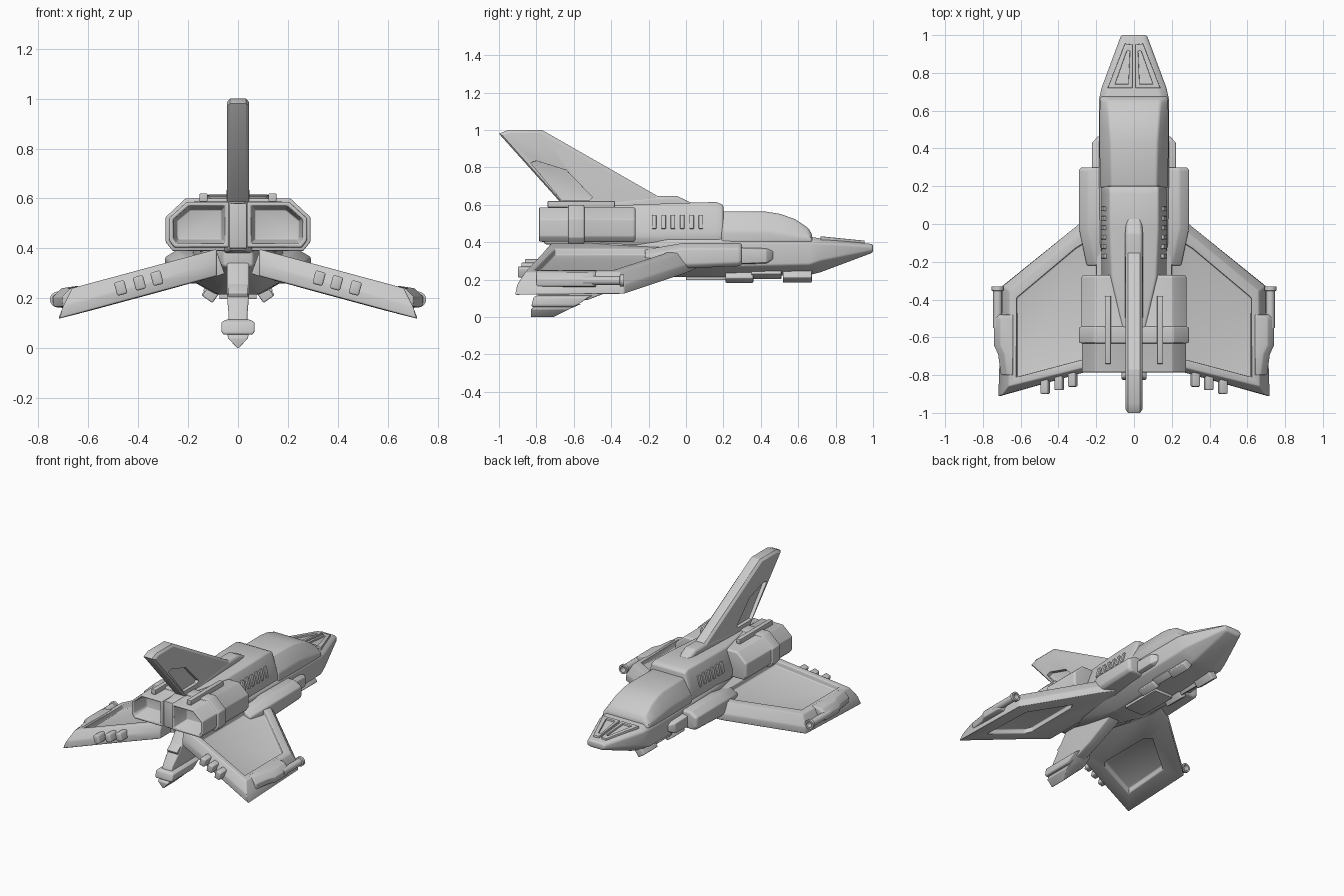
import bpy, bmesh, math
from mathutils import Matrix


def finish(name, bm, bevel=0.008, mirror=False):
    """Round hard edges, make the object, smooth it and optionally mirror it in x."""
    bmesh.ops.recalc_face_normals(bm, faces=bm.faces)
    if bevel:
        edges = [e for e in bm.edges if e.is_manifold and e.calc_face_angle(0) > 0.4]
        bmesh.ops.bevel(bm, geom=edges, offset=bevel, segments=3, profile=0.5,
                        affect='EDGES', clamp_overlap=True)
    me = bpy.data.meshes.new(name)
    bm.to_mesh(me)
    bm.free()
    ob = bpy.data.objects.new(name, me)
    bpy.context.collection.objects.link(ob)
    bpy.ops.object.select_all(action='DESELECT')
    ob.select_set(True)
    bpy.context.view_layer.objects.active = ob
    bpy.ops.object.shade_smooth_by_angle(angle=math.radians(35))
    if mirror:
        ob.modifiers.new("mirror", 'MIRROR')
    return ob


def loft(name, loops, bevel=0.008, mirror=False):
    """Skin a sequence of equal-length loops and cap both ends."""
    bm = bmesh.new()
    rings = [[bm.verts.new(p) for p in lp] for lp in loops]
    n = len(rings[0])
    for a, b in zip(rings, rings[1:]):
        for i in range(n):
            j = (i + 1) % n
            bm.faces.new((a[i], a[j], b[j], b[i]))
    bm.faces.new(rings[0])
    bm.faces.new(rings[-1])
    return finish(name, bm, bevel, mirror)


def box(name, c, s, rot=0, axis='Y', bevel=0.004, mirror=True):
    bm = bmesh.new()
    m = Matrix.Translation(c) @ Matrix.Rotation(math.radians(rot), 4, axis) @ Matrix.Diagonal((*s, 1))
    bmesh.ops.create_cube(bm, size=1, matrix=m)
    return finish(name, bm, bevel, mirror)


def tube(name, x, z, stations, n=16, mirror=True):
    """Round part along y from (y, radius) stations."""
    return loft(name, [[(x + r * math.cos(2 * math.pi * i / n), y, z + r * math.sin(2 * math.pi * i / n))
                        for i in range(n)] for y, r in stations], 0, mirror)


def hull(y, zb, zl, zh, zt, wb, ws, wt):
    """Eight-sided symmetric hull section."""
    half = [(wb, zb), (ws, zl), (ws, zh), (wt, zt)]
    return [(x, y, z) for x, z in half] + [(-x, y, z) for x, z in reversed(half)]


# Main fuselage with pointed nose
loft("fuselage", [hull(*s) for s in (
    (1.0, .345, .355, .38, .39, .05, .068, .05),
    (.72, .24, .30, .395, .42, .08, .172, .13),
    (.66, .225, .28, .40, .43, .085, .185, .15),
    (.20, .215, .27, .40, .44, .09, .185, .15),
    (-.10, .215, .27, .40, .44, .08, .18, .15),
    (-.40, .27, .29, .38, .42, .05, .13, .11),
    (-.62, .32, .33, .37, .42, .03, .06, .05))], .012)

# Sunken nose panels with raised frames
outer = [(.008, .95), (.048, .955), (.14, .72), (.008, .72)]
inner = [(.022, .915), (.038, .915), (.10, .74), (.03, .74)]
nose_z = lambda y: .425 - (y - .72) * .1
loft("nose_panel_frame", [
    [(x, y, nose_z(y) - .03) for x, y in outer],
    [(x, y, nose_z(y) + .007) for x, y in outer],
    [(x, y, nose_z(y) + .007) for x, y in inner],
    [(x, y, nose_z(y) - .022) for x, y in inner]], .003, True)

# Canopy and the raised body behind it
loft("canopy", [hull(*s) for s in (
    (.675, .38, .40, .42, .44, .15, .178, .14),
    (.655, .38, .40, .43, .475, .15, .18, .14),
    (.58, .38, .40, .44, .525, .15, .182, .135),
    (.50, .38, .40, .45, .552, .15, .182, .13),
    (.43, .38, .40, .46, .563, .15, .182, .125),
    (.19, .38, .40, .46, .565, .15, .18, .12))], .012)
loft("dorsal_body", [hull(*s) for s in (
    (.20, .38, .42, .46, .60, .16, .172, .13),
    (.16, .38, .42, .46, .615, .16, .172, .13),
    (-.02, .38, .42, .46, .61, .16, .172, .13),
    (-.28, .38, .42, .46, .60, .15, .172, .12),
    (-.60, .38, .42, .53, .59, .06, .06, .05),
    (-.76, .39, .42, .53, .58, .03, .03, .025))], .012)
loft("spine", [hull(y, .55, .57, z - .015, z, w, w, w - .012) for y, z, w in (
    (.03, .61, .04), (-.05, .648, .047), (-.17, .648, .047), (-.5, .61, .047))], .006)
for i in range(6):
    box(f"side_vent_{i + 1}", (.159, -.17 + i * .05, .508), (.018, .024, .075), -14)

# Stepped side pods
loft("side_pod_front", [[(.12, y, b), (w, y, b + .01), (w, y, t - .02), (.12, y, t)] for y, b, t, w in (
    (.465, .30, .37, .19), (.43, .28, .38, .222), (.05, .27, .39, .222))], .006, True)
loft("side_pod_rear", [[(.1, y, b), (w - .02, y, b), (w, y, b + .02), (w, y, t - .03), (w - .05, y, t), (.1, y, t)]
     for y, b, t, w in ((.30, .28, .39, .28), (.285, .272, .395, .292),
                        (-.02, .26, .395, .292), (-.22, .27, .36, .25))], .008, True)


# Engine nacelles with clamp band and hollow exhaust
def nacelle(y, d):
    return [(x, y, z) for x, z in (
        (.022 + d, .39 + d), (.262 - d * .5, .39 + d), (.29 - d, .425 + d * .5),
        (.29 - d, .525 - d * .3), (.21 - d * .4, .60 - d), (.022 + d, .60 - d))]


loft("engine_nacelle", [nacelle(y, d) for y, d in (
    (-.66, .045), (-.785, .03), (-.785, .014), (-.63, .014), (-.63, 0),
    (-.545, 0), (-.545, .012), (-.28, .012), (-.27, .02))], .006, True)
box("engine_top_rod", (.138, -.56, .603), (.032, .36, .034))
box("engine_spacer", (0, -.60, .49), (.07, .34, .18), mirror=False)


# Drooping wings with sunken panels above and below
def wing(pts, h):
    return [(x, y, h - .27 * x) for x, y in pts]


w_bot = [(.085, .12), (.29, .0), (.70, -.33), (.72, -.915), (.28, -.79), (.085, -.74)]
w_mid = [(.085, .12), (.29, .0), (.695, -.33), (.70, -.905), (.28, -.79), (.085, -.74)]
w_top = [(.085, .07), (.29, -.05), (.66, -.355), (.665, -.86), (.28, -.765), (.085, -.72)]
p_top = [(.2, -.06), (.31, -.13), (.62, -.39), (.62, -.81), (.28, -.72), (.2, -.70)]
p_bot = [(.31, -.27), (.34, -.22), (.58, -.40), (.60, -.77), (.34, -.70), (.31, -.66)]
loft("wing", [wing(p_bot, .345), wing(p_bot, .31), wing(w_bot, .312), wing(w_mid, .36),
              wing(w_top, .42), wing(p_top, .42), wing(p_top, .385)], .007, True)
for i, x in enumerate((.325, .395, .47)):
    box(f"wing_thruster_{i + 1}", (x, -.795 - (x - .28) * .26, .368 - .27 * x), (.042, .11, .055), 15, bevel=.008)

# Wing tip guns
tube("wingtip_barrel", .722, .195, ((-.37, .017), (-.332, .02), (-.332, .032), (-.352, .032),
                                    (-.356, .024), (-.55, .024)))
loft("wingtip_housing", [[(.64, y, .155), (w, y, .165), (w + .005, y, .205), (w - .03, y, .24), (.64, y, .25)]
     for y, w in ((-.48, .725), (-.50, .738), (-.64, .738), (-.69, .715), (-.80, .70))], .006, True)

# Tail fin with sunken side panels
fin = [(-1, .98), (-.95, 1), (-.77, 1), (.0, .56), (.0, .5), (-.57, .5)]
rim = [(-.98, .97), (-.94, .985), (-.78, .985), (-.02, .555), (-.02, .51), (-.57, .51)]
panel = [(-.83, .825), (-.80, .835), (-.64, .785), (-.50, .64), (-.515, .625), (-.665, .625)]
side = lambda pts, x: [(x, y, z) for y, z in pts]
loft("tail_fin", [side(panel, -.02), side(panel, -.045), side(rim, -.045), side(fin, -.032),
                  side(fin, .032), side(rim, .045), side(panel, .045), side(panel, .02)], .004)


# Ventral fin: swept boom, flange and pointed skid
def level(z, back, front, w):
    return [(-w, back, z), (w, back, z), (w, front, z), (-w, front, z)]


loft("ventral_fin", [level(.09, -.80, -.53, .038), level(.14, -.78, -.40, .038),
                     level(.22, -.71, -.22, .045), level(.395, -.58, .05, .045)])
loft("ventral_flange", [level(.055, -.825, -.60, .06), level(.065, -.825, -.58, .066),
                        level(.105, -.815, -.52, .066), level(.115, -.80, -.50, .045)], .006)
loft("ventral_skid", [level(0, -.83, -.71, .003), level(.04, -.83, -.63, .04),
                      level(.07, -.80, -.56, .045)], .002)
box("ventral_collar", (0, -.67, .235), (.08, .12, .05), 35, 'X', mirror=False)

# Belly and chin equipment
box("chin_pod", (.10, .595, .232), (.055, .155, .085), -35, bevel=.006)
box("belly_pod", (.10, .285, .228), (.05, .15, .08), -35, bevel=.006)
box("belly_link", (.10, .43, .245), (.05, .16, .07), -35)
box("belly_pan", (0, .15, .212), (.15, .30, .03), mirror=False)
box("rear_strut", (.085, -.40, .335), (.035, .45, .09), 20)
